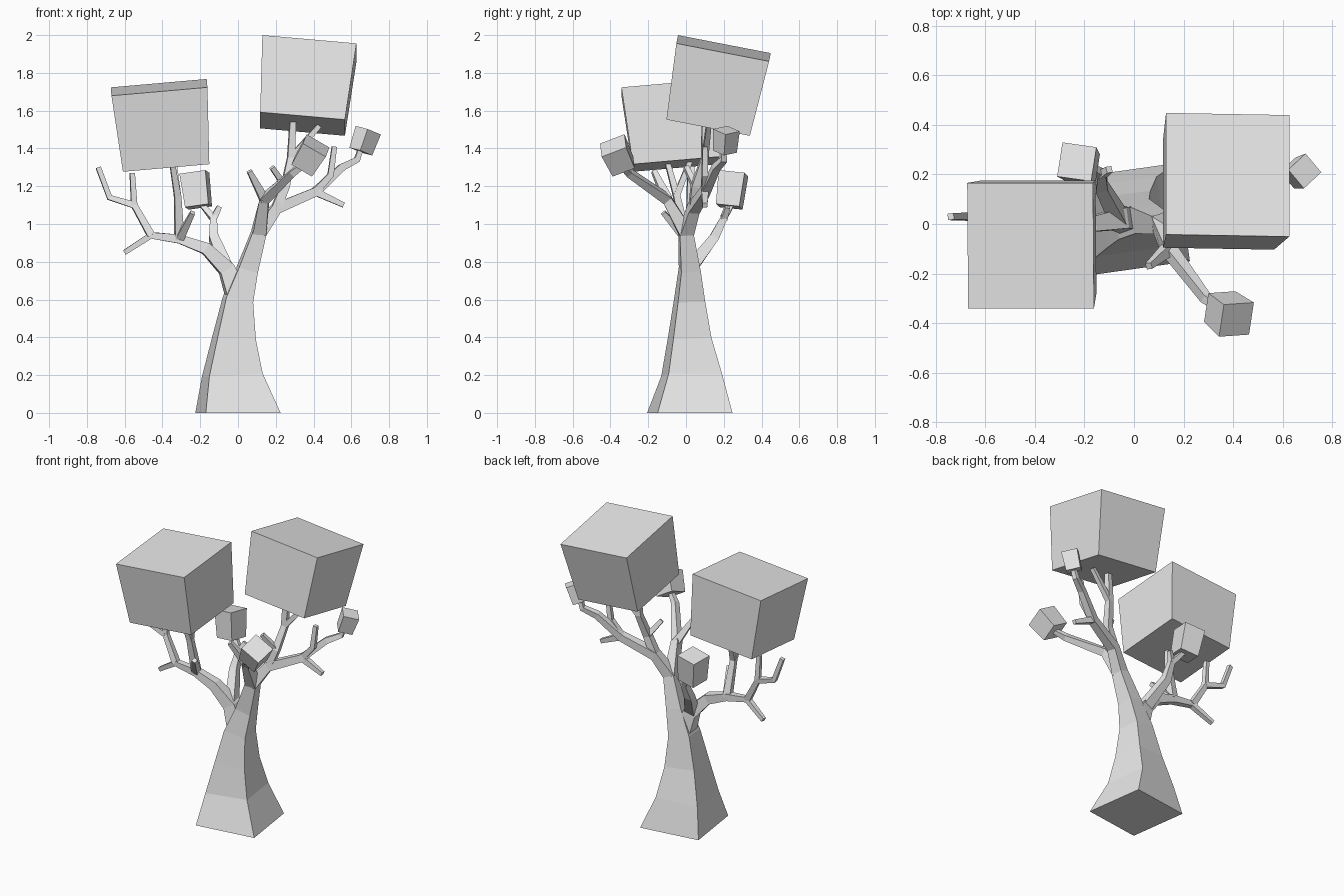
import bpy
import bmesh
from math import radians
from mathutils import Euler, Vector

startup_cube = bpy.data.objects.get("Cube")
if startup_cube:
    bpy.data.objects.remove(startup_cube, do_unlink=True)

colour = (.8, .8, .8, 1)
grey = bpy.data.materials.new("plain_grey")
grey.use_nodes = True
grey.diffuse_color = colour
grey.node_tree.nodes["Principled BSDF"].inputs["Base Color"].default_value = colour

SQUARE = ((-1, -1), (1, -1), (1, 1), (-1, 1))
UP = Vector((0, 0, 1))
GRAIN = Vector((-.14, 1, 0))


def loft(name, rings):
    """Skin square rings into one closed, flat-shaded object."""
    bm = bmesh.new()
    loops = [[bm.verts.new(point) for point in ring] for ring in rings]
    for lower, upper in zip(loops, loops[1:]):
        for i in range(len(lower)):
            bm.faces.new((lower[i - 1], lower[i], upper[i], upper[i - 1]))
    bm.faces.new(loops[0])
    bm.faces.new(loops[-1])
    bmesh.ops.recalc_face_normals(bm, faces=bm.faces)
    mesh = bpy.data.meshes.new(name)
    bm.to_mesh(mesh)
    bm.free()
    mesh.materials.append(grey)
    obj = bpy.data.objects.new(name, mesh)
    bpy.context.collection.objects.link(obj)


def limb(name, thick, *joints, tip=.013):
    """Square branch whose half width shrinks by a constant ratio per joint."""
    joints = [Vector(joint) for joint in joints]
    last = len(joints) - 1
    rings = []
    for i, joint in enumerate(joints):
        along = joints[min(i + 1, last)] - joints[max(i - 1, 0)]
        if joint.z == 0:
            along = UP
        side = GRAIN.cross(along).normalized()
        depth = along.cross(side).normalized()
        width = thick * (tip / thick) ** (i / last)
        rings.append([joint + (side * a + depth * b) * width for a, b in SQUARE])
    loft(name, rings)
    return joints


def leaf_block(name, centre, edge, height, tilt):
    """Tilted leaf cube, slightly narrower at the bottom."""
    turn = Euler([radians(angle) for angle in tilt]).to_matrix()
    rings = []
    for level, spread in ((-height, edge * .9), (height, edge)):
        rings.append([Vector(centre) + turn @ Vector((a * spread, b * spread, level)) / 2
                      for a, b in SQUARE])
    loft(name, rings)


# Trunk, leaning into the left fork
trunk = limb("trunk", .2, (0, .02, 0), (-.03, .03, .2), (-.02, .02, .4),
             (0, .02, .6), (.05, .02, .76), (.11, 0, .95), tip=.037)

# Left limbs and their twigs
left = limb("left_main_limb", .036, trunk[-1], (.2, .04, 1.08), (.41, .1, 1.17),
            (.55, .16, 1.3), (.63, .2, 1.34), (.65, .2, 1.4))
limb("left_upper_twig", .02, left[2], (.49, .1, 1.26), (.51, .1, 1.41))
limb("left_lower_twig", .02, left[2], (.56, .1, 1.1))
rising = limb("left_rising_limb", .026, left[1], (.25, .05, 1.2),
              (.28, .1, 1.35), (.29, .1, 1.54), tip=.016)
limb("left_rising_fork", .017, rising[2], (.43, .12, 1.52))
limb("left_rising_twig", .017, rising[1], (.18, 0, 1.3))
front = limb("front_limb", .036, trunk[-1], (.14, -.1, 1.13),
             (.29, -.3, 1.27), (.36, -.35, 1.32))
limb("front_twig", .024, front[1], (.06, -.17, 1.28))

# Right limbs and their twigs
right = limb("right_main_limb", .056, trunk[3], (-.06, .02, .76), (-.17, 0, .87),
             (-.31, 0, .92), (-.46, 0, .94), (-.6, .03, .85))
outer = limb("right_outer_limb", .02, right[4], (-.55, .02, 1.1), (-.56, .02, 1.27))
limb("right_outer_fork", .017, outer[1], (-.68, .03, 1.14), (-.74, .03, 1.3))
rising = limb("right_rising_limb", .024, right[3], (-.32, -.05, 1.15), (-.35, -.1, 1.33))
limb("right_rising_fork", .017, rising[1], (-.34, .02, 1.33))
limb("right_rising_twig", .022, right[3], (-.24, -.12, 1.06))
back = limb("back_limb", .034, right[1], (-.13, .15, .93), (-.13, .2, 1.03), (-.19, .24, 1.1))
limb("back_twig", .017, back[2], (-.1, .22, 1.09))

# Leaf cubes
leaf_block("right_large_leaves", (-.4, -.07, 1.52), .51, .41, (5, -5, 0))
leaf_block("left_large_leaves", (.36, .16, 1.73), .5, .41, (-11, 5, -1))
leaf_block("left_small_leaves", (.67, .21, 1.44), .1, .12, (10, 17, 43))
leaf_block("front_small_leaves", (.38, -.36, 1.36), .14, .14, (24, 30, 4))
leaf_block("back_small_leaves", (-.22, .24, 1.18), .14, .18, (-6, -8, -8))
